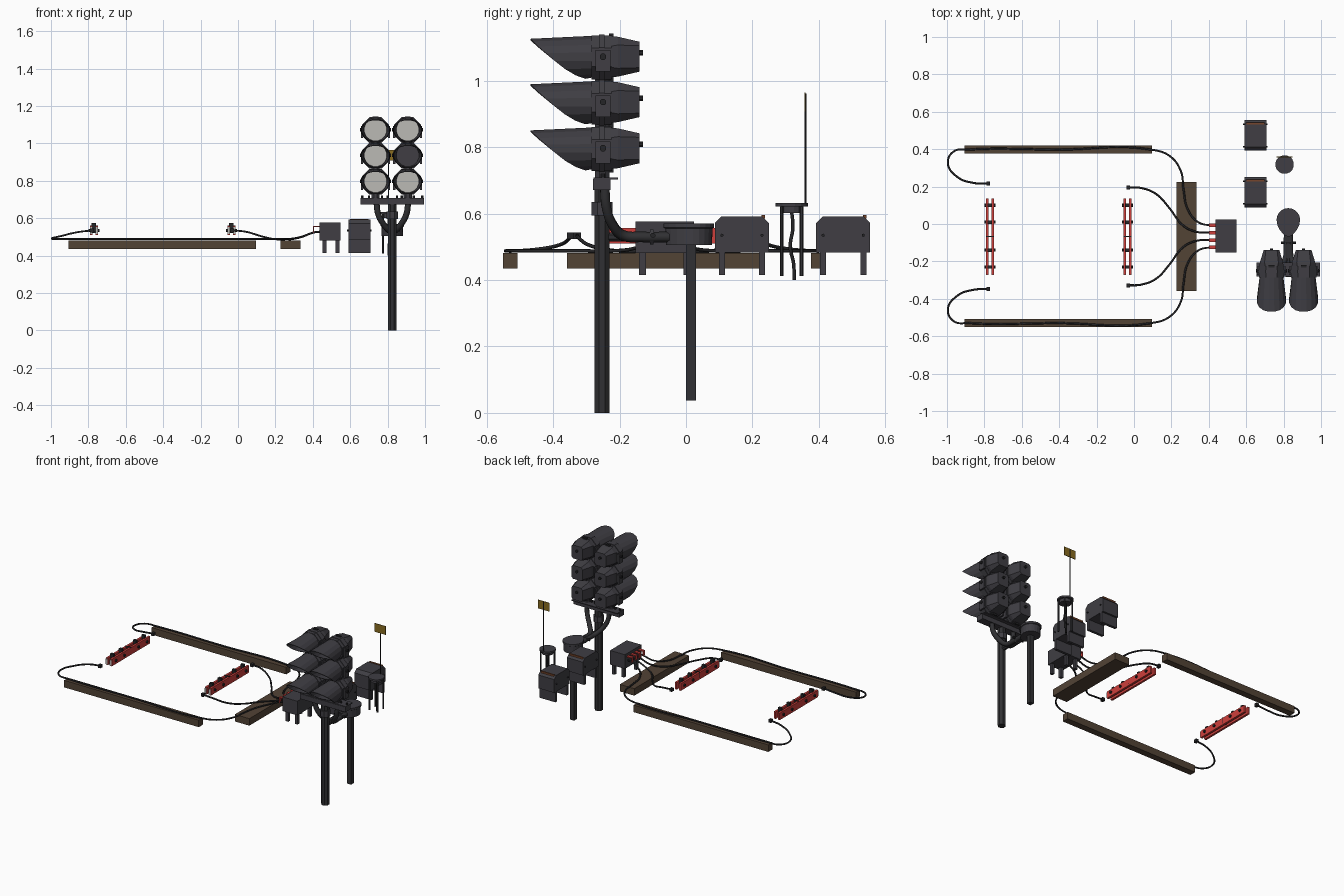
import bpy, bmesh, math
from mathutils import Vector

if "Cube" in bpy.data.objects:
    bpy.data.objects.remove(bpy.data.objects["Cube"])


def mat(name, r, g, b):
    m = bpy.data.materials.new(name)
    m.diffuse_color = (r, g, b, 1)
    m.use_nodes = True
    m.node_tree.nodes["Principled BSDF"].inputs["Base Color"].default_value = m.diffuse_color
    return m


DARK = mat("dark_grey", 0.05, 0.048, 0.057)
BLACK = mat("near_black", 0.018, 0.018, 0.02)
POLE = mat("pole_grey", 0.03, 0.03, 0.033)
WOOD = mat("brown_wood", 0.085, 0.056, 0.036)
RED = mat("red_paint", 0.62, 0.05, 0.045)
LENS = mat("pale_lens", 0.5, 0.49, 0.46)
FLAG = mat("ochre_flag", 0.25, 0.15, 0.015)
RUST = mat("rust_orange", 0.18, 0.06, 0.025)


def finish(name, bm, m, smooth=False):
    bmesh.ops.recalc_face_normals(bm, faces=bm.faces)
    me = bpy.data.meshes.new(name)
    bm.to_mesh(me)
    bm.free()
    me.materials.append(m)
    for p in me.polygons:
        p.use_smooth = smooth
    ob = bpy.data.objects.new(name, me)
    bpy.context.collection.objects.link(ob)
    return ob


def loft(name, rings, m, caps=True):
    """Skin a list of closed rings of equal point count."""
    bm = bmesh.new()
    vs = [[bm.verts.new(p) for p in r] for r in rings]
    n = len(rings[0])
    for a, b in zip(vs, vs[1:]):
        for i in range(n):
            j = (i + 1) % n
            bm.faces.new((a[i], a[j], b[j], b[i]))
    if caps:
        bm.faces.new(vs[0])
        bm.faces.new(vs[-1])
    return finish(name, bm, m)


def box(name, x, y, z, m):
    """Box from (min, max) pairs."""
    return loft(name, [[(x[0], y[0], k), (x[1], y[0], k), (x[1], y[1], k), (x[0], y[1], k)] for k in z], m)


def rod(name, a, b, r, m, n=8):
    a, b = Vector(a), Vector(b)
    q = (b - a).to_track_quat('Z', 'Y')
    ring = [Vector((r * math.cos((i + .5) * math.tau / n), r * math.sin((i + .5) * math.tau / n), 0)) for i in range(n)]
    return loft(name, [[c + q @ p for p in ring] for c in (a, b)], m)


def tube(name, pts, r, m):
    """Smooth round hose through the points."""
    cu = bpy.data.curves.new(name, 'CURVE')
    cu.dimensions = '3D'
    cu.bevel_depth, cu.bevel_resolution, cu.resolution_u = r, 1, 8
    cu.use_fill_caps = True
    sp = cu.splines.new('BEZIER')
    sp.bezier_points.add(len(pts) - 1)
    for b, p in zip(sp.bezier_points, pts):
        b.co = p
        b.handle_left_type = b.handle_right_type = 'AUTO'
    tmp = bpy.data.objects.new(name + "_path", cu)
    bpy.context.collection.objects.link(tmp)
    bpy.context.view_layer.update()
    me = bpy.data.meshes.new_from_object(tmp.evaluated_get(bpy.context.evaluated_depsgraph_get()))
    bpy.data.objects.remove(tmp)
    me.materials.clear()
    me.materials.append(m)
    ob = bpy.data.objects.new(name, me)
    bpy.context.collection.objects.link(ob)


def chamfered(cx, cz, y, hx, hz, c):
    """Chamfered rectangle facing the front."""
    p = [(hx - c, hz), (hx, hz - c), (hx, c - hz), (hx - c, -hz), (c - hx, -hz), (-hx, c - hz), (-hx, hz - c), (c - hx, hz)]
    return [(cx + a, y, cz + b) for a, b in p]


# timber beams
for s, y in (("back", 0.398), ("front", -0.53)):
    box(s + "_beam", (-0.905, 0.095), (y - 0.022, y + 0.022), (0.435, 0.482), WOOD)
box("cross_beam", (0.227, 0.335), (-0.358, 0.224), (0.435, 0.482), WOOD)

# cables, mirrored about the middle of the rails
MID = -0.066
LONG = [(-0.78, 0.282, 0.535), (-0.86, 0.286, 0.525), (-0.945, 0.318, 0.505), (-0.995, 0.39, 0.492),
        (-0.965, 0.453, 0.488), (-0.88, 0.464, 0.488), (-0.4, 0.464, 0.488), (0.09, 0.464, 0.488),
        (0.19, 0.43, 0.488), (0.25, 0.35, 0.488), (0.265, 0.25, 0.488), (0.285, 0.15, 0.488),
        (0.34, 0.078, 0.50), (0.41, 0.059, 0.525), (0.44, 0.059, 0.528)]
SHORT = [(-0.03, 0.262, 0.535), (0.04, 0.258, 0.528), (0.12, 0.225, 0.505), (0.19, 0.15, 0.489),
         (0.26, 0.06, 0.488), (0.33, 0.025, 0.498), (0.41, 0.02, 0.525), (0.44, 0.02, 0.528)]
for s, side in ((1, "back"), (-1, "front")):
    for nm, path in (("long", LONG), ("short", SHORT)):
        pts = [(x, MID + s * y, z) for x, y, z in path]
        tube(f"{side}_{nm}_cable", pts, 0.0055, BLACK)
        x, y, z = pts[0]
        box(f"{side}_{nm}_plug", (x - .009, x + .009), (y - .011, y + .011), (z - .011, z + .009), BLACK)
        y = pts[-1][1]
        box(f"{side}_{nm}_socket_top", (0.40, 0.437), (y - .009, y + .009), (0.552, 0.559), RED)
        box(f"{side}_{nm}_socket_front", (0.40, 0.405), (y - .009, y + .009), (0.524, 0.552), RED)

# red twin rails with clamps
for x, side in ((-0.77, "left"), (-0.035, "right")):
    for d in (-0.015, 0.015):
        box(side + "_rail", (x + d - .007, x + d + .007), (-0.27, 0.137), (0.51, 0.557), RED)
        box(side + "_rail_end", (x + d - .006, x + d + .006), (-0.274, -0.27), (0.515, 0.552), LENS)
    for y in (0.1, 0.01, -0.14, -0.23):
        rod(side + "_clamp_bolt", (x - .03, y, 0.535), (x + .03, y, 0.535), 0.009, BLACK)
        box(side + "_clamp", (x - .012, x + .012), (y - .009, y + .009), (0.525, 0.575), BLACK)
    box(side + "_rail_spacer", (x - .022, x + .022), (-0.069, -0.063), (0.52, 0.56), BLACK)

# cable junction box on four feet
box("junction_box", (0.437, 0.547), (-0.152, 0.024), (0.482, 0.577), DARK)
for x in (0.462, 0.532):
    for y in (-0.131, 0.002):
        box("junction_foot", (x - .01, x + .01), (y - .01, y + .01), (0.415, 0.482), DARK)

# two power cabinets with chamfered tops
for y0 in (0.087, 0.392):
    y1 = y0 + 0.163
    prof = [(y0, .483), (y1, .483), (y1, .572), (y1 - .02, .592), (y0 + .02, .592), (y0, .572)]
    loft("cabinet", [[(x, a, b) for a, b in prof] for x in (0.59, 0.708)], DARK)
    for y in (y0 + .021, y1 - .021):
        box("cabinet_foot", (0.59, 0.708), (y - .009, y + .009), (0.415, 0.483), DARK)
        rod("cabinet_handle", (0.584, y, 0.535), (0.714, y, 0.535), 0.005, BLACK, 6)
    box("cabinet_strip", (0.60, 0.698), (y1 - .022, y1 - .012), (0.585, 0.596), RUST)

# floodlight mast
CX, CY = 0.825, -0.253
rod("mast", (CX, CY, 0), (CX, CY, 0.69), 0.025, POLE)
rod("mast_collar", (CX, CY, 0.595), (CX, CY, 0.635), 0.034, DARK)
box("crossarm", (0.655, 0.995), (-0.28, -0.228), (0.672, 0.705), DARK)
box("crossarm_plate", (0.655, 0.995), (-0.278, -0.205), (0.703, 0.709), DARK)
for x in (0.665, 0.70, 0.77, 0.80, 0.85, 0.875, 0.94, 0.985):
    rod("crossarm_bolt", (x, -0.25, 0.705), (x, -0.25, 0.721), 0.007, BLACK, 6)
for s in (-1, 1):
    tube("mast_hose", [(CX + s * .085, -0.245, 0.685), (CX + s * .075, -0.24, 0.62), (CX + s * .045, -0.22, 0.565),
                       (CX + s * .018, -0.19, 0.535), (CX + s * .012, -0.13, 0.53), (CX + s * .01, -0.05, 0.53)], 0.016, POLE)


def floodlight(cx, cz, lit):
    # octagonal rim and tapered rear housing
    loft("lamp_rim", [chamfered(cx, cz - .002, y, .068, .066, .038) for y in (-0.285, -0.225)], DARK)
    loft("lamp_rim_band", [chamfered(cx, cz - .002, y, .072, .069, .04) for y in (-0.262, -0.245)], DARK)
    loft("lamp_housing", [chamfered(cx, cz, -0.225, .064, .062, .03), chamfered(cx, cz, -0.205, .062, .06, .025),
                          chamfered(cx, cz, -0.14, .042, .045, .012)], DARK)
    rod("lamp_knob", (cx, -0.14, cz + .012), (cx, -0.13, cz + .012), 0.009, BLACK)
    rod("lamp_lens", (cx, -0.28, cz), (cx, -0.289, cz), 0.06, LENS if lit else DARK, 16)
    # flared hood, cut back towards the bottom
    n, back, front = 16, [], []
    for i in range(n):
        a = (i + .5) * math.tau / n
        t = (1 + math.cos(a)) / 2
        back.append((cx + .063 * math.sin(a), -0.283, cz + .062 * math.cos(a)))
        front.append((cx + .077 * math.sin(a), -0.292 - .178 * t ** .6, cz + (.053 if t > .5 else .066) * math.cos(a)))
    hood = loft("lamp_hood", [back, front], DARK, caps=False)
    sol = hood.modifiers.new("thickness", 'SOLIDIFY')
    sol.thickness, sol.offset = 0.004, 0
    # yoke and side pivots
    for s in (-1, 1):
        box("lamp_yoke", sorted((cx + s * .066, cx + s * .077)), (-0.272, -0.228), (cz - .045, cz + .02), DARK)
        rod("lamp_pivot", (cx + s * .066, -0.25, cz), (cx + s * .083, -0.25, cz), 0.01, BLACK)
    rod("lamp_post", (cx, -0.252, cz - .09), (cx, -0.252, cz - .06), 0.024, DARK)
    box("lamp_latch", (cx - .015, cx + .015), (-0.232, -0.218), (cz - .073, cz + .07), BLACK)


for x in (0.735, 0.907):
    for z in (0.797, 0.936, 1.073):
        floodlight(x, z, not (x > 0.8 and z == 0.936))

# teardrop tank on a post, joined to the mast by a pipe
tear = []
for i in range(20):
    a = i * math.tau / 20
    w = 0.063 if math.sin(a) > 0 else 0.063 - 0.018 * math.sin(a) ** 2
    tear.append((CX + w * math.cos(a), 0.022 + (0.063 if math.sin(a) > 0 else 0.09) * math.sin(a)))
loft("tank", [[(CX + (x - CX) * k, .015 + (y - .015) * k, z) for x, y in tear]
              for k, z in ((.9, .505), (.93, .555), (1, .558), (1, .57))], DARK)
box("tank_post", (CX - .015, CX + .015), (0, 0.03), (0.037, 0.505), POLE)
rod("tank_pipe", (CX, CY, 0.53), (CX, -0.04, 0.53), 0.015, POLE)
rod("pipe_flange", (CX, -0.108, 0.53), (CX, -0.098, 0.53), 0.024, DARK)
rod("pipe_valve", (CX - .04, -0.10, 0.535), (CX + .04, -0.10, 0.535), 0.008, BLACK)

# round aerial stand with legs, trailing lead and flag
AX, AY = 0.805, 0.318
rod("stand_top", (AX, AY, 0.622), (AX, AY, 0.633), 0.05, DARK, 16)
rod("stand_drum", (AX, AY, 0.602), (AX, AY, 0.622), 0.036, DARK, 16)
for i in range(4):
    a = math.pi / 4 + i * math.pi / 2
    x, y = AX + .042 * math.cos(a), AY + .042 * math.sin(a)
    rod("stand_leg", (x, y, 0.412), (x, y, 0.622), 0.0055, POLE, 6)
tube("stand_lead", [(AX, AY, 0.61), (AX, AY + .004, 0.56), (AX + .006, AY - .004, 0.50), (AX, AY + .006, 0.45), (AX, AY + .008, 0.40)], 0.006, BLACK)
rod("aerial", (AX, 0.36, 0.625), (AX, 0.36, 0.962), 0.0025, BLACK, 6)
box("flag", (AX - .042, AX + .042), (0.3565, 0.3605), (0.908, 0.965), FLAG)
